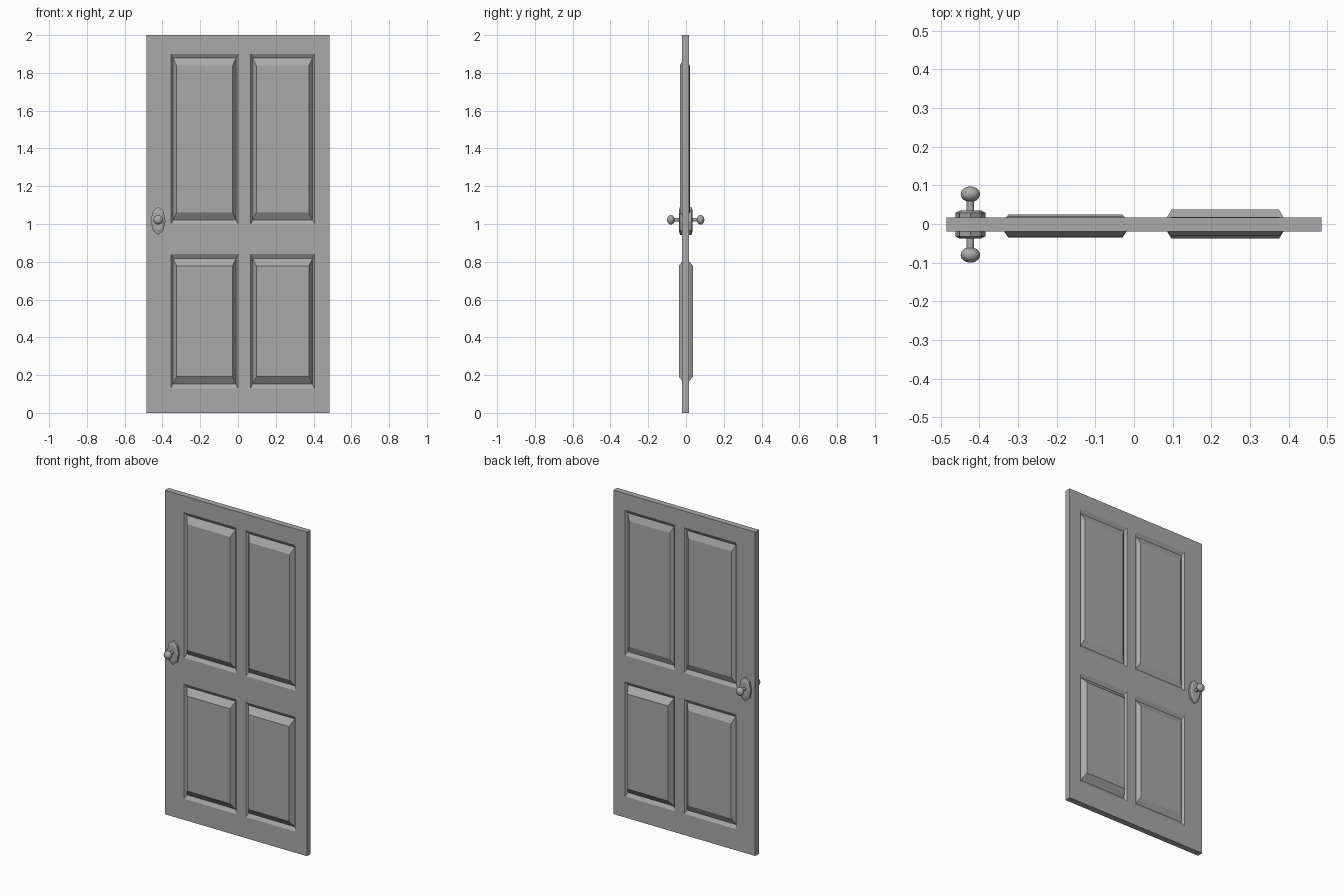
import bpy, bmesh, math
from mathutils import Matrix, Vector

cube = bpy.data.objects.get("Cube")
if cube:
    bpy.data.objects.remove(cube, do_unlink=True)

grey = bpy.data.materials.new("door_grey")
grey.use_nodes = True
GREY = (0.4, 0.4, 0.4, 1)
grey.diffuse_color = GREY
grey.node_tree.nodes["Principled BSDF"].inputs["Base Color"].default_value = GREY

FRONT, BACK, DEPTH = -0.02, 0.017, 0.013
XS = [-0.485, -0.355, 0.0, 0.067, 0.405, 0.485]
ZS = [0, 0.13, 0.84, 1.0, 1.9, 2]


def finish(bm, name):
    bmesh.ops.remove_doubles(bm, verts=bm.verts, dist=1e-5)
    bmesh.ops.recalc_face_normals(bm, faces=bm.faces)
    mesh = bpy.data.meshes.new(name)
    bm.to_mesh(mesh)
    bm.free()
    mesh.materials.append(grey)
    obj = bpy.data.objects.new(name, mesh)
    bpy.context.collection.objects.link(obj)
    return obj


def rect(bm, x0, x1, z0, z1, y):
    return [bm.verts.new((x, y, z)) for x, z in ((x0, z0), (x1, z0), (x1, z1), (x0, z1))]


def bridge(bm, a, b):
    n = len(a)
    for i in range(n):
        bm.faces.new((a[i], a[(i + 1) % n], b[(i + 1) % n], b[i]))


def raised_panel(bm, x0, x1, z0, z1, side, face_y, peak):
    """Sloped recess, then a bevel rising to the flat field."""
    steps = ((0, 0, face_y), (0.011, 0.022, face_y - side * DEPTH), (0.03, 0.062, peak))
    rings = [rect(bm, x0 + dx, x1 - dx, z0 + dz, z1 - dz, y) for dx, dz, y in steps]
    for a, b in zip(rings, rings[1:]):
        bridge(bm, a, b)
    bm.faces.new(rings[-1])


# Door slab with raised panels on both faces
peaks = {
    (-1, 1, 1): -0.035, (-1, 3, 1): -0.038, (-1, 1, 3): -0.033, (-1, 3, 3): -0.031,
    (1, 1, 1): 0.024, (1, 3, 1): 0.037, (1, 1, 3): 0.02, (1, 3, 3): 0.018,
}
bm = bmesh.new()
for side, y in ((-1, FRONT), (1, BACK)):
    for i in range(5):
        for j in range(5):
            cell = (XS[i], XS[i + 1], ZS[j], ZS[j + 1])
            if (side, i, j) in peaks:
                raised_panel(bm, *cell, side, y, peaks[side, i, j])
            else:
                bm.faces.new(rect(bm, *cell, y))
bmesh.ops.remove_doubles(bm, verts=bm.verts, dist=1e-5)
# Close the rim between the two faces
rim = [e for e in bm.edges if e.is_boundary]
bmesh.ops.bridge_loops(bm, edges=rim)
bmesh.ops.dissolve_limit(bm, angle_limit=0.01, verts=bm.verts, edges=bm.edges)
finish(bm, "door_slab")


# Lathed shapes along y, with separate x and z radii
def lathe(name, profile, sides, centre, turn=0.0):
    bm = bmesh.new()
    rings = []
    for rx, rz, y in profile:
        angles = [turn + math.tau * k / sides for k in range(sides)]
        rings.append([bm.verts.new((centre[0] + rx * math.cos(a), y, centre[1] + rz * math.sin(a)))
                      for a in angles])
    for a, b in zip(rings, rings[1:]):
        bridge(bm, a, b)
    bm.faces.new(rings[0])
    bm.faces.new(rings[-1])
    return finish(bm, name)


KNOB = (-0.423, 1.022)
for label, side, y in (("front", -1, FRONT), ("back", 1, BACK)):
    # Faceted oval plate
    plate = ((0.039, 0.074, y - side * 0.005), (0.039, 0.074, y + side * 0.012), (0.027, 0.052, y + side * 0.018))
    lathe(label + "_plate", plate, 8, (KNOB[0], 1.017), math.pi / 8 * 0)
    # Stem
    stem = ((0.01, 0.01, y), (0.01, 0.01, y + side * 0.05))
    objs = [lathe(label + "_stem", stem, 16, KNOB)]
    # Flattened round knob
    mid = y + side * 0.06
    arc = [math.pi * k / 12 for k in range(13)]
    ball = [(max(0.025 * math.sin(t), 0.0005), max(0.025 * math.sin(t), 0.0005), mid - 0.02 * math.cos(t))
            for t in arc]
    objs.append(lathe(label + "_knob", ball, 24, KNOB))
    for obj in objs:
        bpy.ops.object.select_all(action="DESELECT")
        obj.select_set(True)
        bpy.context.view_layer.objects.active = obj
        bpy.ops.object.shade_smooth_by_angle(angle=math.radians(40))
